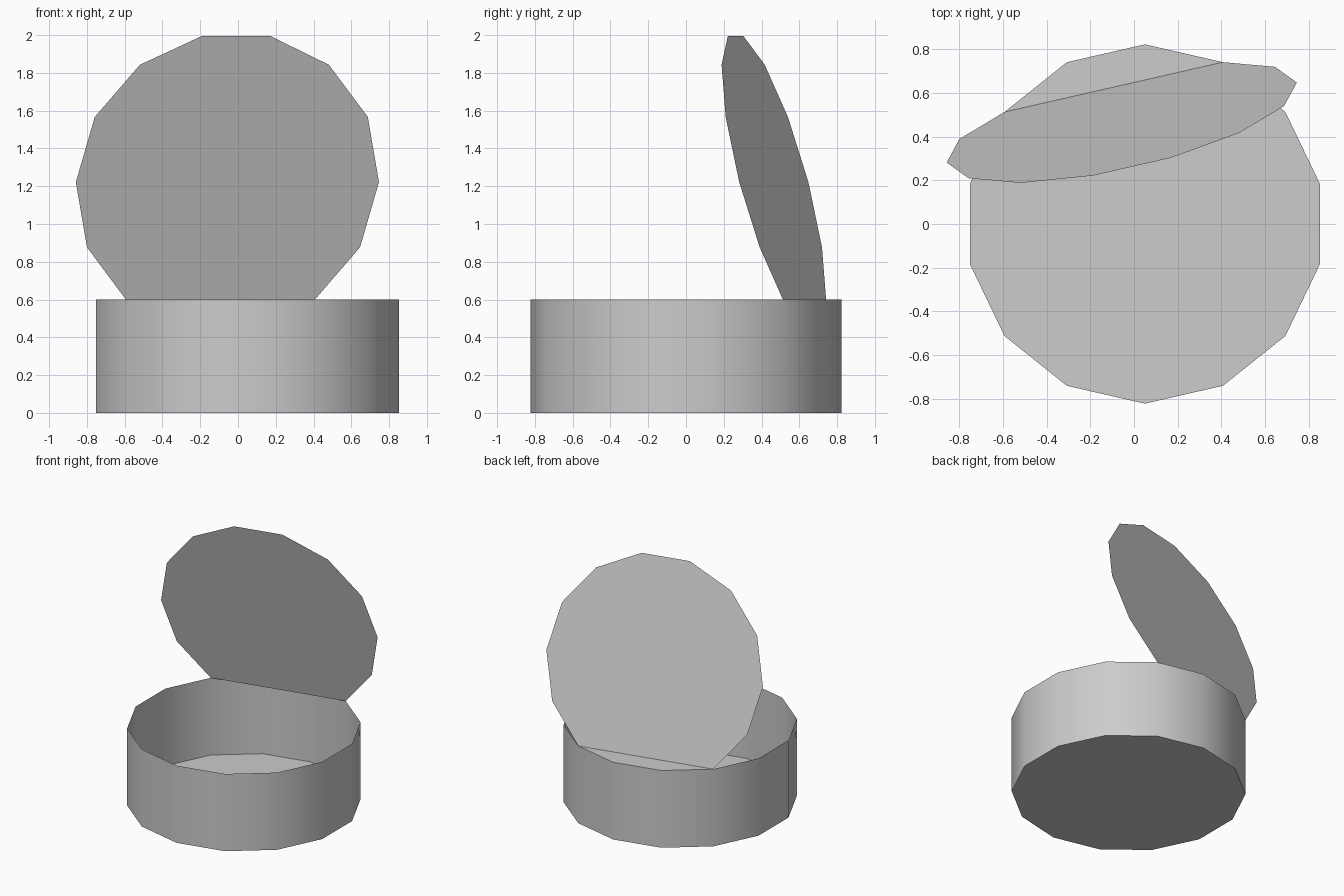
import bpy
from math import cos, sin, radians, tau
from mathutils import Matrix, Vector

cube = bpy.data.objects.get("Cube")
if cube:
    bpy.data.objects.remove(cube, do_unlink=True)

SIDES, RADIUS, HEIGHT = 14, 0.823, 0.6
CENTRE_X = 0.05
OPEN_ANGLE = radians(75)

metal = bpy.data.materials.new("plain_grey_metal")
metal.use_nodes = True
grey = (0.604, 0.604, 0.604, 1)
metal.diffuse_color = grey
metal.node_tree.nodes["Principled BSDF"].inputs["Base Color"].default_value = grey


def ring(z):
    """Corners of the can outline, counter-clockwise from the back corner."""
    angles = [tau / 4 + tau * i / SIDES for i in range(SIDES)]
    return [Vector((CENTRE_X + RADIUS * cos(a), RADIUS * sin(a), z)) for a in angles]


def make_part(name, verts, faces):
    mesh = bpy.data.meshes.new(name)
    mesh.from_pydata(verts, [], faces)
    mesh.materials.append(metal)
    obj = bpy.data.objects.new(name, mesh)
    bpy.context.collection.objects.link(obj)
    return obj


bottom, top = ring(0), ring(HEIGHT)

# Can wall and floor, open at the top
walls = [(i, (i + 1) % SIDES, (i + 1) % SIDES + SIDES, i + SIDES) for i in range(SIDES)]
can = make_part("can_body", bottom + top, walls + [tuple(reversed(range(SIDES)))])
bpy.context.view_layer.objects.active = can
can.select_set(True)
bpy.ops.object.shade_smooth_by_angle(angle=radians(30))
can.select_set(False)

# Hinge chord runs between two rim corners at the back
right_end, left_end = 2, SIDES - 1
hinge = top[right_end]
axis = (top[left_end] - hinge).normalized()

# Flat strip of the top that stays on the rim behind the hinge
flap = [top[i % SIDES] for i in range(left_end, SIDES + right_end + 1)]
make_part("fixed_lid_strip", flap, [tuple(range(len(flap)))])

# Remaining top, swung open about the hinge
swing = (Matrix.Translation(hinge) @ Matrix.Rotation(-OPEN_ANGLE, 4, axis)
         @ Matrix.Translation(-hinge))
lid = [swing @ top[i] for i in range(right_end, left_end + 1)]
if max(v.z for v in lid) < HEIGHT + 0.1:
    swing = (Matrix.Translation(hinge) @ Matrix.Rotation(OPEN_ANGLE, 4, axis)
             @ Matrix.Translation(-hinge))
    lid = [swing @ top[i] for i in range(right_end, left_end + 1)]
make_part("open_lid", lid, [tuple(range(len(lid)))])
